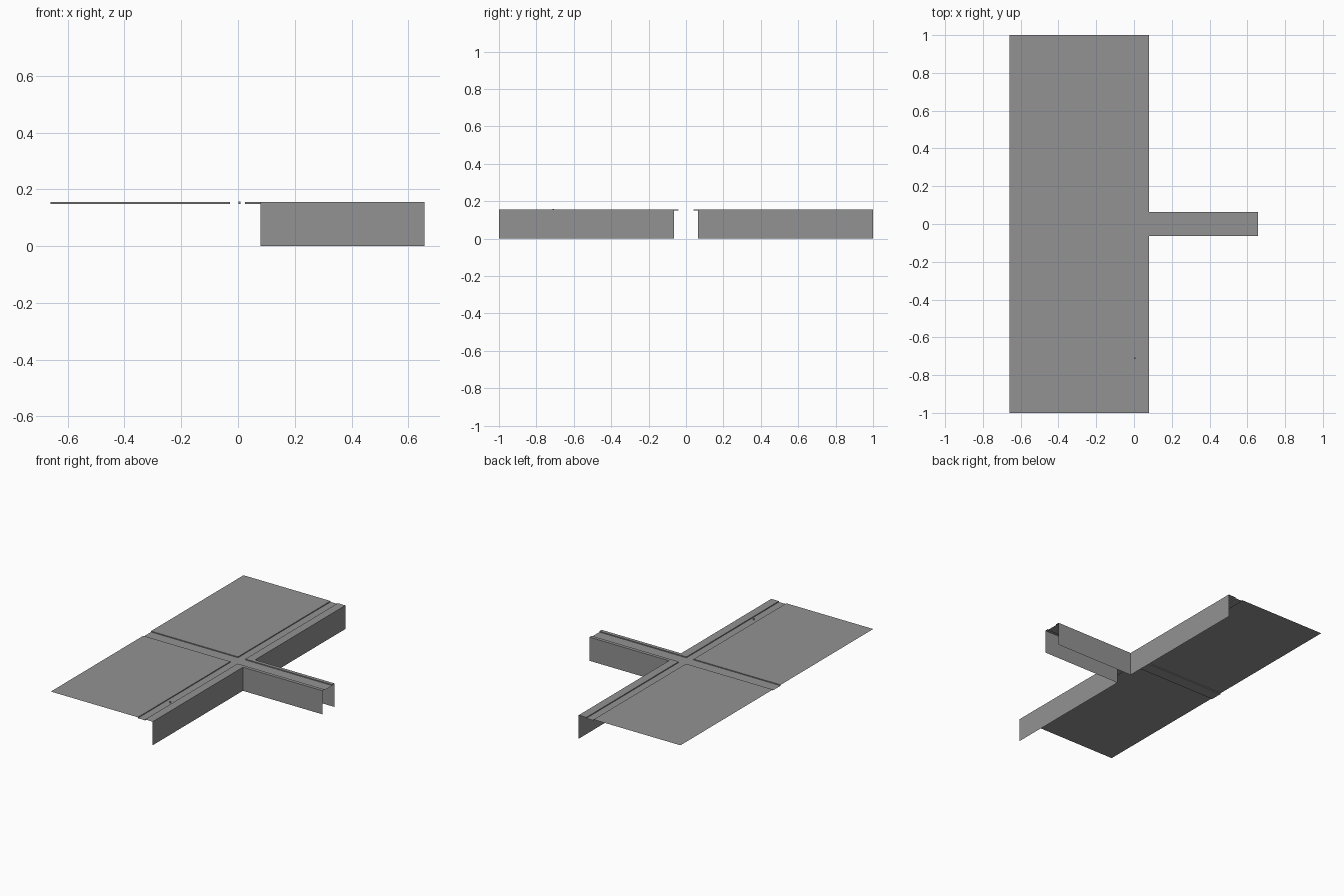
import bpy, bmesh

if "Cube" in bpy.data.objects:
    bpy.data.objects.remove(bpy.data.objects["Cube"])

grey = bpy.data.materials.new("plain grey")
grey.diffuse_color = (0.29, 0.29, 0.29, 1)
grey.use_nodes = True
grey.node_tree.nodes["Principled BSDF"].inputs["Base Color"].default_value = grey.diffuse_color

TOP, FLOOR = 0.155, 0.149          # ground level and sunken track bed
X0, XW, X1 = -0.66, 0.08, 0.657    # back edge, front wall, arm end
RX0, RX1, RY, AY = -0.028, 0.025, 0.04, 0.063


def sheet(name, quads):
    bm = bmesh.new()
    for q in quads:
        bm.faces.new([bm.verts.new(p) for p in q])
    bmesh.ops.remove_doubles(bm, verts=bm.verts, dist=1e-5)
    me = bpy.data.meshes.new(name)
    bm.to_mesh(me)
    bm.free()
    me.materials.append(grey)
    ob = bpy.data.objects.new(name, me)
    bpy.context.collection.objects.link(ob)
    return ob


def flat(x0, x1, y0, y1, z):
    return [(x0, y0, z), (x1, y0, z), (x1, y1, z), (x0, y1, z)]


def wall(a, b, z0, z1):
    # faces to the right of the direction a -> b
    return [(*a, z0), (*b, z0), (*b, z1), (*a, z1)]


# raised ground either side of the sunken tracks
sheet("ground", [
    flat(X0, RX0, -1, -RY, TOP), flat(X0, RX0, RY, 1, TOP),
    flat(RX1, XW, -1, -RY, TOP), flat(RX1, XW, RY, 1, TOP),
    flat(XW, X1, -AY, -RY, TOP), flat(XW, X1, RY, AY, TOP)])

# crossing track beds
sheet("track_bed", [
    flat(RX0, RX1, -1, -RY, FLOOR), flat(RX0, RX1, RY, 1, FLOOR),
    flat(X0, RX0, -RY, RY, FLOOR), flat(RX0, RX1, -RY, RY, FLOOR),
    flat(RX1, X1, -RY, RY, FLOOR)])

# shallow kerbs facing into the tracks
kerbs = []
for lo, hi in ((-1, -RY), (RY, 1)):
    kerbs.append(wall((RX0, lo), (RX0, hi), FLOOR, TOP))
    kerbs.append(wall((RX1, hi), (RX1, lo), FLOOR, TOP))
for lo, hi in ((X0, RX0), (RX1, X1)):
    kerbs.append(wall((hi, -RY), (lo, -RY), FLOOR, TOP))
    kerbs.append(wall((lo, RY), (hi, RY), FLOOR, TOP))
sheet("kerbs", kerbs)

# outer retaining walls, open at the ends and back
sheet("retaining_walls", [
    wall((XW, -1), (XW, -AY), 0, TOP), wall((XW, AY), (XW, 1), 0, TOP),
    wall((XW, -AY), (X1, -AY), 0, TOP), wall((X1, AY), (XW, AY), 0, TOP)])

# tiny marker standing in the track
bpy.ops.mesh.primitive_cube_add(size=0.008, location=(0.005, -0.71, FLOOR + 0.004))
marker = bpy.context.object
marker.name = "track_marker"
marker.data.materials.append(grey)
